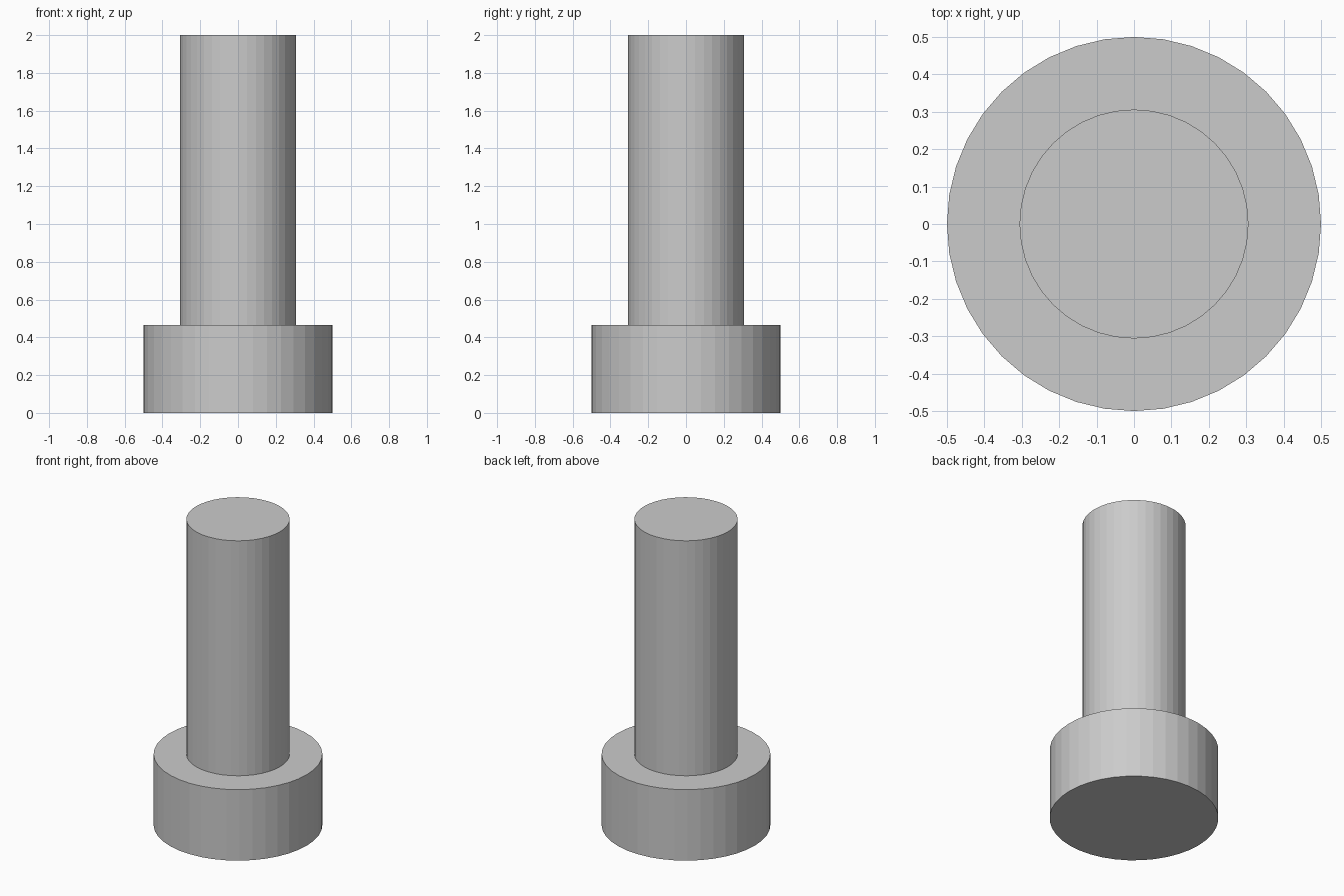
import bpy
import bmesh
from math import cos, sin, tau

if "Cube" in bpy.data.objects:
    bpy.data.objects.remove(bpy.data.objects["Cube"])

SIDES = 40


def turned_part(name, profile):
    """Revolve a list of (radius, height) points into a capped, flat-faced solid."""
    bm = bmesh.new()
    rings = [[bm.verts.new((r * cos(tau * i / SIDES), r * sin(tau * i / SIDES), z))
              for i in range(SIDES)] for r, z in profile]
    for low, high in zip(rings, rings[1:]):
        for i in range(SIDES):
            j = (i + 1) % SIDES
            bm.faces.new((low[i], low[j], high[j], high[i]))
    bm.faces.new(rings[0][::-1])
    bm.faces.new(rings[-1])
    mesh = bpy.data.meshes.new(name)
    bm.to_mesh(mesh)
    bm.free()
    obj = bpy.data.objects.new(name, mesh)
    bpy.context.collection.objects.link(obj)
    return obj


# Wide head at the bottom stepping in to the plain shank
turned_part("stepped_pin", [(0.5, 0), (0.5, 0.464), (0.306, 0.464), (0.306, 2.0)])
